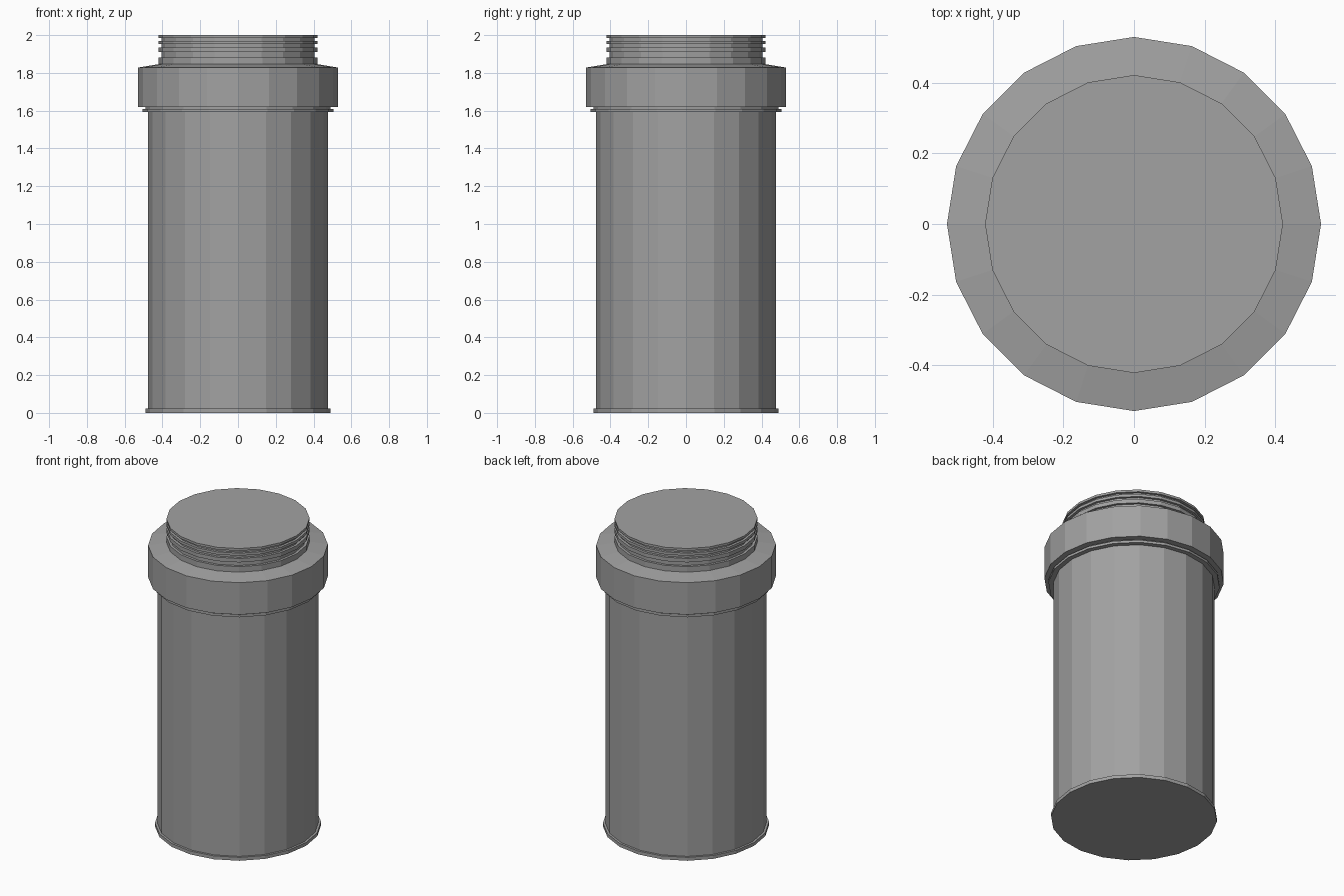
import bpy
import bmesh
from math import cos, sin, tau

SIDES = 20

cube = bpy.data.objects.get("Cube")
if cube:
    bpy.data.objects.remove(cube, do_unlink=True)

grey = bpy.data.materials.new("plain grey")
grey.use_nodes = True
colour = (0.36, 0.36, 0.36, 1)
grey.diffuse_color = colour
grey.node_tree.nodes["Principled BSDF"].inputs["Base Color"].default_value = colour


def lathe(name, profile):
    """Closed solid from (radius, height) points, bottom to top."""
    bm = bmesh.new()
    rings = [[bm.verts.new((r * cos(tau * i / SIDES), r * sin(tau * i / SIDES), z))
              for i in range(SIDES)] for r, z in profile]
    for low, high in zip(rings, rings[1:]):
        for i in range(SIDES):
            j = (i + 1) % SIDES
            bm.faces.new((low[i], low[j], high[j], high[i]))
    bm.faces.new(rings[0][::-1])
    bm.faces.new(rings[-1])
    mesh = bpy.data.meshes.new(name)
    bm.to_mesh(mesh)
    bm.free()
    mesh.materials.append(grey)
    obj = bpy.data.objects.new(name, mesh)
    bpy.context.collection.objects.link(obj)
    return obj


# Main cylinder with its foot rim and upper lip
lathe("body", [(0.49, 0), (0.49, 0.022), (0.476, 0.022), (0.476, 1.592),
               (0.506, 1.592), (0.506, 1.608), (0.49, 1.608), (0.49, 1.62)])

# Wide collar with a sloping shoulder
lathe("collar", [(0.53, 1.62), (0.53, 1.828), (0.422, 1.846)])

# Neck with thread ridges
neck = [(0.422, 1.846), (0.422, 1.882)]
for bottom, top in ((1.91, 1.935), (1.953, 1.97), (1.985, 2.0)):
    groove = neck[-1][1]
    neck += [(0.406, groove), (0.406, bottom), (0.422, bottom), (0.422, top)]
lathe("neck", neck)
